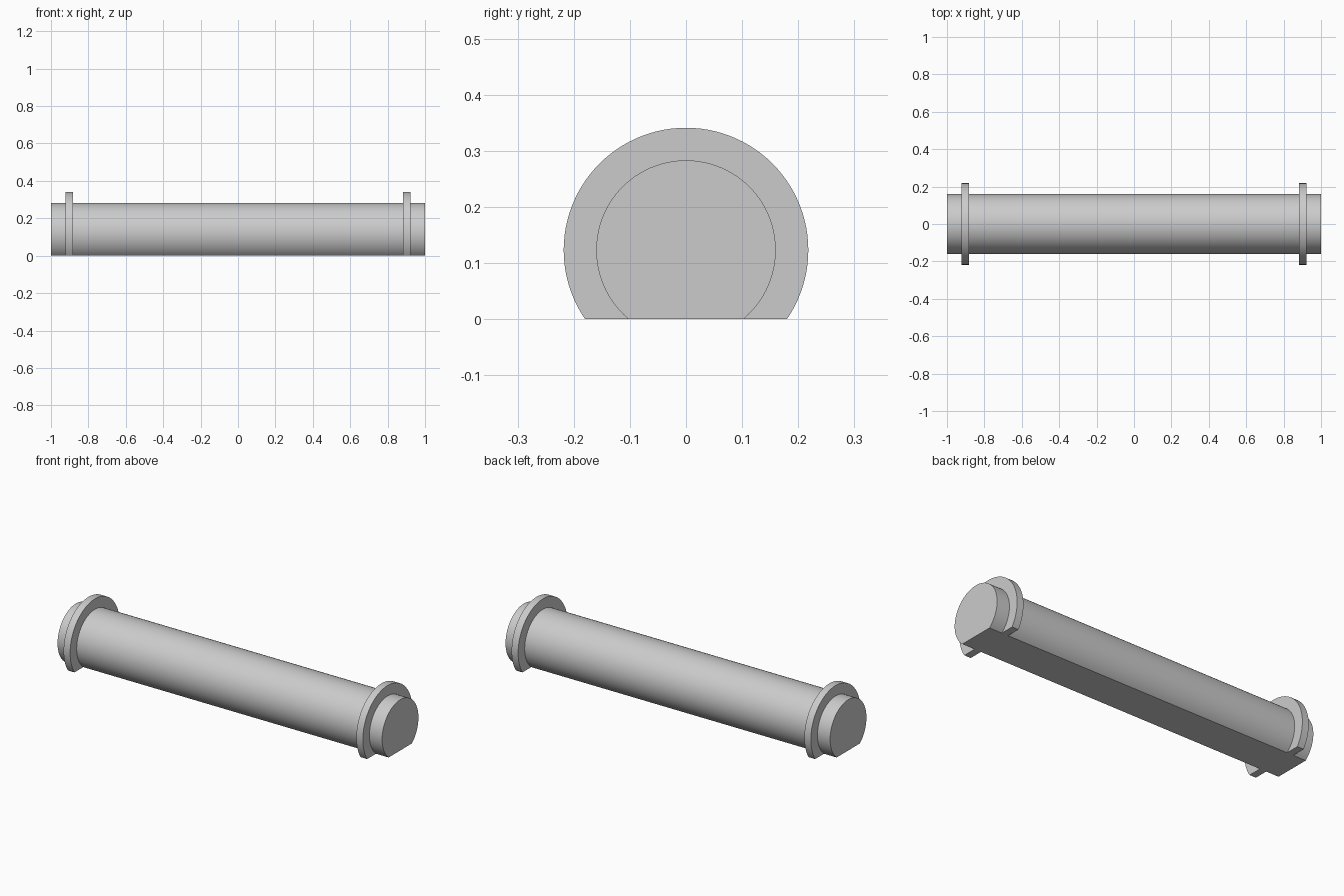
import bpy
import bmesh
from math import asin, cos, sin, pi, radians

cube = bpy.data.objects.get("Cube")
if cube:
    bpy.data.objects.remove(cube, do_unlink=True)

SEGMENTS = 72
AXIS_Z = 0.123      # height of the cylinder axis above the flat base
ROD, FLANGE = 0.16, 0.218

grey = bpy.data.materials.new("light grey")
grey.use_nodes = True
colour = (0.6, 0.6, 0.6, 1.0)
grey.diffuse_color = colour
grey.node_tree.nodes["Principled BSDF"].inputs["Base Color"].default_value = colour


def arc(bm, x, radius):
    """Arc of vertices round the axis, stopping where it meets the base."""
    start = -asin(AXIS_Z / radius)
    sweep = pi - 2 * start
    verts = []
    for i in range(SEGMENTS + 1):
        a = start + sweep * i / SEGMENTS
        verts.append(bm.verts.new((x, radius * cos(a), AXIS_Z + radius * sin(a))))
    return verts


# Stepped outline along the length: rod with a flange near each end
half = [(0.882, ROD), (0.882, FLANGE), (0.922, FLANGE), (0.922, ROD), (1.0, ROD)]
outline = [(-x, r) for x, r in reversed(half)] + half

bm = bmesh.new()
arcs = [arc(bm, x, r) for x, r in outline]

# Round walls and flange sides
for a, b in zip(arcs, arcs[1:]):
    for i in range(SEGMENTS):
        bm.faces.new((a[i], b[i], b[i + 1], a[i + 1]))

# End caps and the flat base
bm.faces.new(arcs[0])
bm.faces.new(arcs[-1])
bm.faces.new([a[0] for a in arcs] + [a[-1] for a in reversed(arcs)])
bmesh.ops.recalc_face_normals(bm, faces=bm.faces[:])

mesh = bpy.data.meshes.new("flanged_rod")
bm.to_mesh(mesh)
bm.free()
mesh.materials.append(grey)
rod = bpy.data.objects.new("flanged_rod", mesh)
bpy.context.collection.objects.link(rod)

bpy.ops.object.select_all(action="DESELECT")
rod.select_set(True)
bpy.context.view_layer.objects.active = rod
bpy.ops.object.shade_smooth_by_angle(angle=radians(30))
